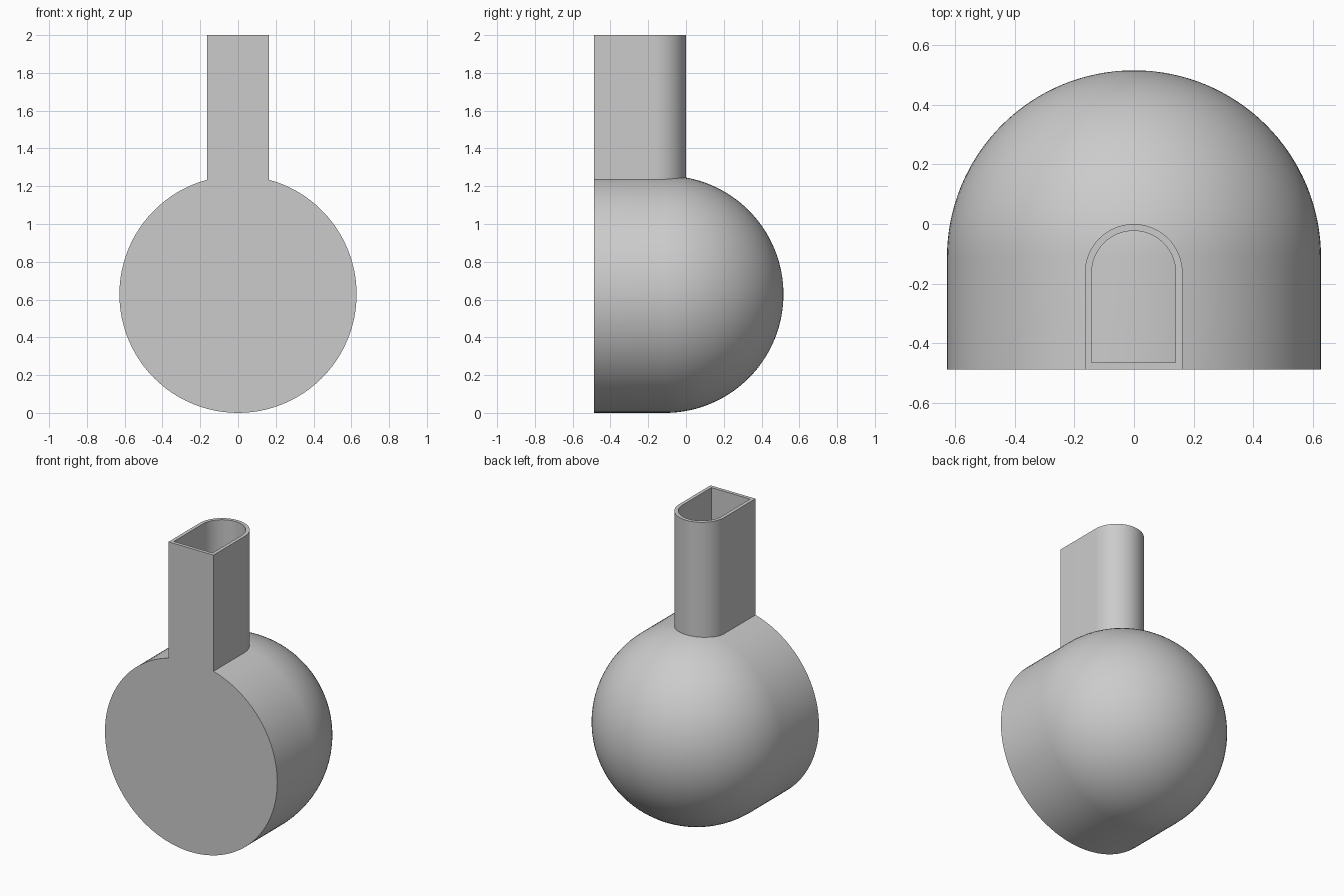
import bpy
import bmesh
from math import sin, cos, pi, radians
from mathutils import Vector

RADIUS = 0.628
FRONT, BACK = -0.488, 0.516
TUBE_BOTTOM, TUBE_TOP = 1.234, 2.0
TUBE_HALF, WALL = 0.164, 0.023

cube = bpy.data.objects.get("Cube")
if cube:
    bpy.data.objects.remove(cube, do_unlink=True)

grey = bpy.data.materials.new("plain grey")
grey.use_nodes = True
colour = (0.6, 0.6, 0.6, 1)
grey.diffuse_color = colour
grey.node_tree.nodes["Principled BSDF"].inputs["Base Color"].default_value = colour


def finish(bm, name, location):
    """Turn a bmesh into a smooth object with sharp edges kept."""
    bmesh.ops.recalc_face_normals(bm, faces=bm.faces)
    mesh = bpy.data.meshes.new(name)
    bm.to_mesh(mesh)
    bm.free()
    mesh.materials.append(grey)
    obj = bpy.data.objects.new(name, mesh)
    obj.location = location
    bpy.context.collection.objects.link(obj)
    bpy.ops.object.select_all(action="DESELECT")
    obj.select_set(True)
    bpy.context.view_layer.objects.active = obj
    bpy.ops.object.shade_smooth_by_angle(angle=radians(30))
    return obj


# Body: a cylinder with a flat front and a domed back, turned about y
bm = bmesh.new()
dome_y = BACK - RADIUS
profile = [Vector((0, FRONT, RADIUS))]
for i in range(33):
    a = pi / 2 * i / 32
    profile.append(Vector((0, dome_y + RADIUS * sin(a), RADIUS * cos(a))))
verts = [bm.verts.new(p) for p in profile]
edges = [bm.edges.new(pair) for pair in zip(verts, verts[1:])]
bmesh.ops.spin(bm, geom=verts + edges, cent=(0, 0, 0), axis=(0, 1, 0),
               angle=2 * pi, steps=96, use_duplicate=False)
bmesh.ops.remove_doubles(bm, verts=bm.verts, dist=0.0005)
bmesh.ops.holes_fill(bm, edges=[e for e in bm.edges if e.is_boundary], sides=0)
finish(bm, "body", (0, 0, RADIUS))


# Chimney: an open tube with a square front and a rounded back
def arch(half, front, z):
    centre_y = -TUBE_HALF
    points = [Vector((-half, front, z)), Vector((half, front, z))]
    for i in range(33):
        a = pi * i / 32
        points.append(Vector((half * cos(a), centre_y + half * sin(a), z)))
    return points


bm = bmesh.new()
loops = []
for inset, z in ((0, TUBE_BOTTOM), (0, TUBE_TOP), (WALL, TUBE_TOP), (WALL, TUBE_BOTTOM)):
    loops.append([bm.verts.new(p) for p in arch(TUBE_HALF - inset, FRONT + inset, z)])
count = len(loops[0])
for k in range(4):
    a, b = loops[k], loops[(k + 1) % 4]
    for i in range(count):
        j = (i + 1) % count
        bm.faces.new((a[i], a[j], b[j], b[i]))
finish(bm, "chimney", (-0.001, 0, 0))
